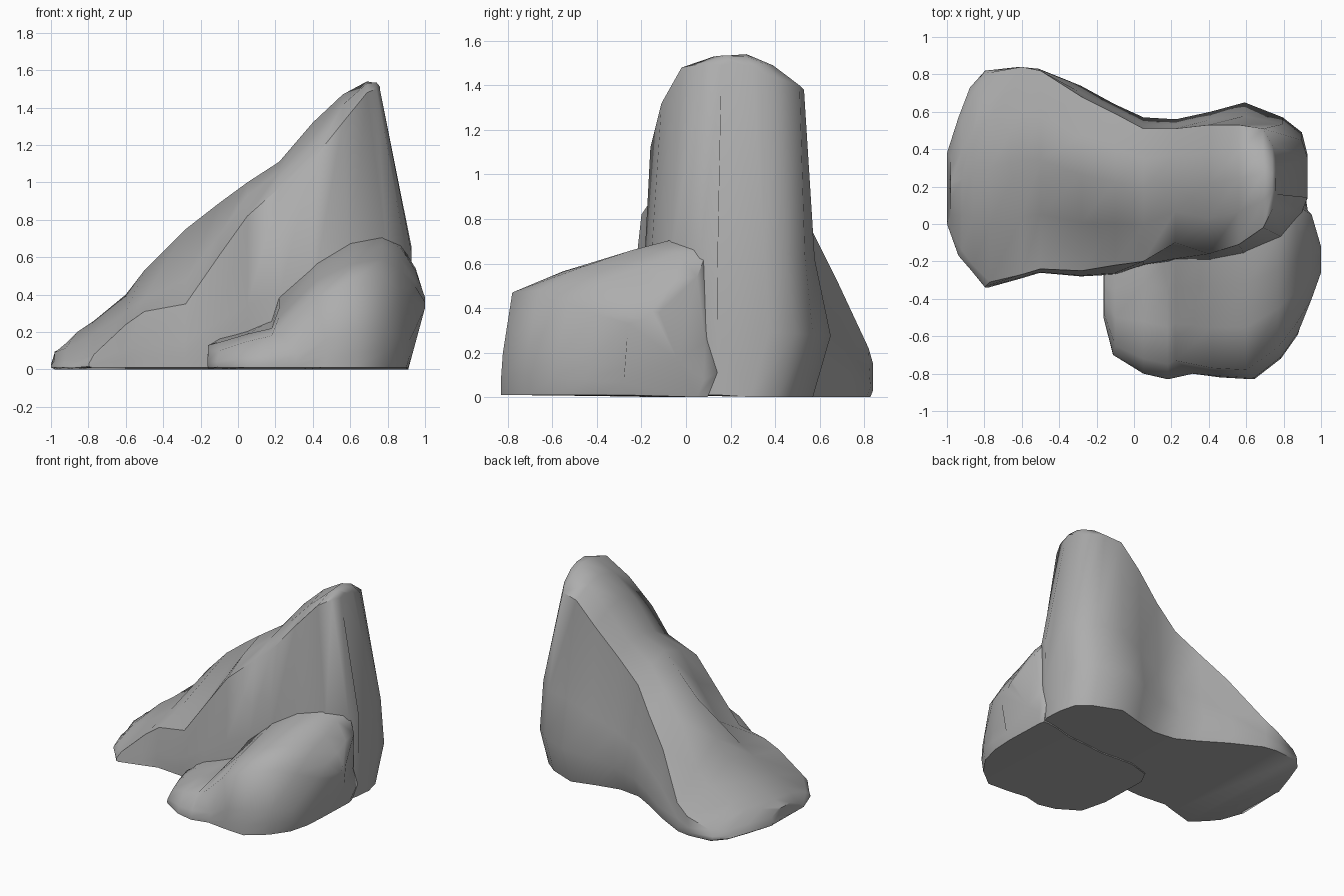
import bpy
import bmesh
import math

cube = bpy.data.objects.get("Cube")
if cube:
    bpy.data.objects.remove(cube, do_unlink=True)

# Single stone colour
stone = bpy.data.materials.new("grey_stone")
stone.use_nodes = True
stone_colour = (0.42, 0.42, 0.42, 1)
stone.diffuse_color = stone_colour
shader = stone.node_tree.nodes["Principled BSDF"]
shader.inputs["Base Color"].default_value = stone_colour
shader.inputs["Roughness"].default_value = 0.9


def mix(a, b, t):
    return a + (b - a) * t


def rock_section(x_ground, x_top, y_front, rim_front, z_front, z_mid,
                 rim_back, z_back, y_back, dip=0):
    """One slice of rock: front wall, crowned top, bulging back wall."""
    y_mid = mix(rim_front, rim_back, 0.55)
    x_wall = x_ground * 1.02
    crown = 0.02
    # Tall slices tuck in under the back bulge
    tuck = 0.08 * min(z_back, 1)
    return [
        (x_ground, y_front, 0.01),
        (x_wall, y_front, z_front * 0.2),
        (x_wall, mix(y_front, rim_front, 0.15), z_front * 0.42),
        (x_top, rim_front, z_front),
        (x_top, mix(rim_front, y_mid, 0.5), mix(z_front, z_mid, 0.5) + crown - dip),
        (x_top, y_mid, z_mid),
        (x_top, mix(y_mid, rim_back, 0.5), mix(z_mid, z_back, 0.5) + crown),
        (x_top, rim_back, z_back),
        (x_wall, mix(y_back, rim_back, 0.6), z_back * 0.45),
        (x_wall, y_back, z_back * 0.2),
        (x_ground, y_back - tuck, 0),
    ]


def loft_rock(name, stations):
    """Join slices running along x into one closed, softly shaded rock."""
    bm = bmesh.new()
    rings = [[bm.verts.new(point) for point in rock_section(*s)] for s in stations]
    for ring, following in zip(rings, rings[1:]):
        for i in range(len(ring)):
            j = (i + 1) % len(ring)
            bm.faces.new((ring[i], ring[j], following[j], following[i]))
    bm.faces.new(rings[0])
    bm.faces.new(rings[-1])
    bmesh.ops.recalc_face_normals(bm, faces=bm.faces)
    mesh = bpy.data.meshes.new(name)
    bm.to_mesh(mesh)
    bm.free()
    mesh.materials.append(stone)
    rock = bpy.data.objects.new(name, mesh)
    bpy.context.collection.objects.link(rock)
    bpy.ops.object.select_all(action="DESELECT")
    rock.select_set(True)
    bpy.context.view_layer.objects.active = rock
    bpy.ops.object.shade_smooth_by_angle(angle=math.radians(55))


# Tall sloping slab: ground x, top x, front foot y, front rim y and z,
# middle z, back rim y and z, back foot y, dip of the front ledge
loft_rock("sloping_slab", [
    (-.98, -.98, 0, .05, .05, .09, .36, .06, .38),
    (-.92, -.92, -.17, -.14, .05, .14, .55, .07, .57),
    (-.86, -.86, -.24, -.22, .04, .2, .7, .06, .73),
    (-.78, -.77, -.34, -.31, .08, .26, .81, .08, .82),
    (-.6, -.6, -.29, -.27, .24, .4, .84, .15, .84, .03),
    (-.5, -.5, -.26, -.24, .31, .53, .82, .22, .83, .06),
    (-.28, -.28, -.28, -.25, .35, .75, .68, .52, .74, .09),
    (-.1, -.1, -.27, -.22, .61, .89, .59, .7, .64, .05),
    (.05, .05, -.22, -.2, .82, 1, .51, .86, .57),
    (.22, .22, -.2, -.1, .97, 1.11, .51, 1.03, .56),
    (.4, .4, -.2, -.16, 1.12, 1.32, .53, 1.22, .6),
    (.58, .56, -.17, -.11, 1.32, 1.47, .53, 1.38, .65),
    (.78, .69, -.08, -.02, 1.48, 1.54, .51, 1.4, .57),
    (.88, .74, .06, .08, 1.5, 1.53, .42, 1.43, .49),
    (.91, .76, .14, .16, 1.49, 1.49, .34, 1.45, .37),
])

# Low two-lobed boulder leaning against the slab
loft_rock("front_boulder", [
    (-.16, -.16, -.5, -.48, .1, .12, -.15, .13, -.1),
    (-.11, -.1, -.7, -.65, .1, .15, -.1, .15, 0),
    (.05, .05, -.8, -.72, .15, .19, 0, .19, .05),
    (.18, .18, -.83, -.75, .18, .22, -.02, .26, .05),
    (.31, .22, -.8, -.73, .19, .33, -.02, .4, .05),
    (.46, .42, -.82, -.77, .38, .53, .02, .57, .08),
    (.63, .6, -.83, -.78, .47, .62, .05, .69, .1),
    (.77, .77, -.72, -.66, .48, .66, .1, .71, .14),
    (.86, .87, -.59, -.53, .43, .59, .1, .67, .15),
    (.9, .95, -.44, -.4, .37, .47, .05, .54, .14),
    (.91, 1, -.28, -.26, .33, .35, -.12, .38, .08),
])
